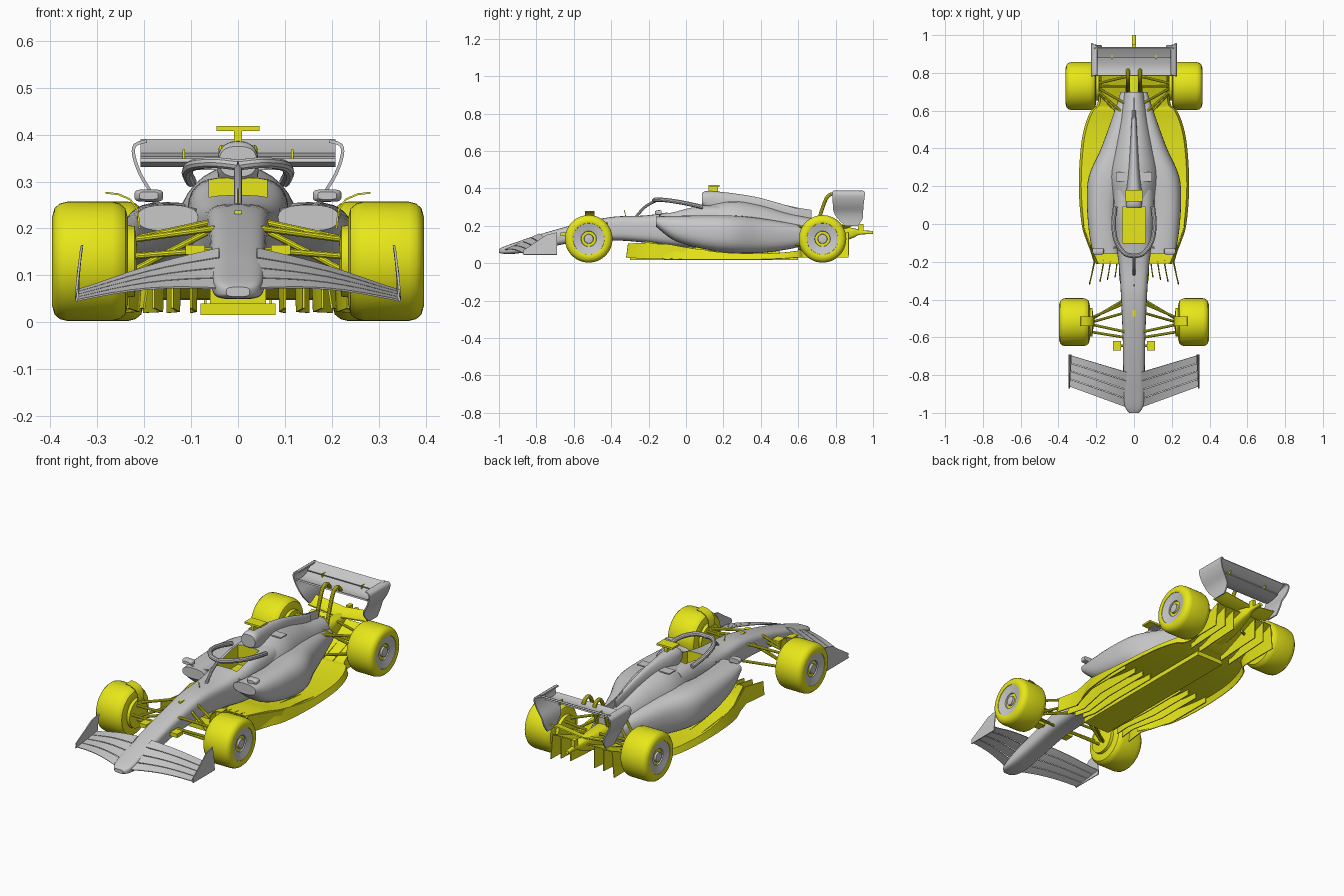
import bpy, bmesh, math
from mathutils import Vector

if "Cube" in bpy.data.objects:
    bpy.data.objects.remove(bpy.data.objects["Cube"])


def material(name, rgb):
    m = bpy.data.materials.new(name)
    m.use_nodes = True
    m.diffuse_color = (*rgb, 1)
    m.node_tree.nodes["Principled BSDF"].inputs["Base Color"].default_value = (*rgb, 1)
    return m


GREY = material("light grey", (0.58, 0.58, 0.59))
YELLOW = material("yellow", (0.8, 0.8, 0.01))
parts = []


def bake(o):
    """Apply modifiers or curve bevel and keep a clean mesh object."""
    name = o.name
    bpy.context.view_layer.update()
    dg = bpy.context.evaluated_depsgraph_get()
    mesh = bpy.data.meshes.new_from_object(o.evaluated_get(dg))
    bpy.data.objects.remove(o)
    bm = bmesh.new()
    bm.from_mesh(mesh)
    bmesh.ops.recalc_face_normals(bm, faces=bm.faces)
    bm.to_mesh(mesh)
    bm.free()
    new = bpy.data.objects.new(name, mesh)
    bpy.context.collection.objects.link(new)
    parts.append(new)
    return new


def make(name, verts, faces, mat, mirror=False, thick=0):
    mesh = bpy.data.meshes.new(name)
    mesh.from_pydata(verts, [], faces)
    mesh.materials.append(mat)
    o = bpy.data.objects.new(name, mesh)
    bpy.context.collection.objects.link(o)
    if thick:
        s = o.modifiers.new("thickness", "SOLIDIFY")
        s.thickness, s.offset = thick, 0
    if mirror:
        o.modifiers.new("mirror", "MIRROR").use_mirror_merge = False
    return bake(o)


def spline(pts, steps):
    """Catmull-Rom through tuples of any size."""
    pts = [Vector(p) for p in pts]
    out = []
    for i in range(len(pts) - 1):
        a, b, c, d = pts[max(i - 1, 0)], pts[i], pts[i + 1], pts[min(i + 2, len(pts) - 1)]
        for k in range(steps):
            t = k / steps
            out.append(b + (c - a) * (t / 2) + (a * 2 - b * 5 + c * 4 - d) * (t * t / 2)
                       + (b * 3 - a - c * 3 + d) * (t ** 3 / 2))
    return out + [pts[-1]]


def loft(name, stations, mat, power=2.5, mirror=False, sides=32, steps=5):
    """Skin rounded sections given as (y, centre x, half width, z low, z high)."""
    rings = spline(stations, steps)
    verts, faces = [], []
    for y, cx, hw, lo, hi in rings:
        for k in range(sides):
            a = 2 * math.pi * k / sides
            c, s = math.cos(a), math.sin(a)
            verts.append((cx + hw * math.copysign(abs(c) ** (2 / power), c), y,
                          (lo + hi) / 2 + (hi - lo) / 2 * math.copysign(abs(s) ** (2 / power), s)))
    for r in range(len(rings) - 1):
        for k in range(sides):
            n = (k + 1) % sides
            faces.append((r * sides + k, r * sides + n, (r + 1) * sides + n, (r + 1) * sides + k))
    faces += [tuple(range(sides)), tuple(range(len(verts) - sides, len(verts)))]
    return make(name, verts, faces, mat, mirror)


def sheet(name, rows, mat, thick=0.005, mirror=True):
    """Thin panel through rows of points."""
    w = len(rows[0])
    faces = [(r * w + k, r * w + k + 1, (r + 1) * w + k + 1, (r + 1) * w + k)
             for r in range(len(rows) - 1) for k in range(w - 1)]
    return make(name, [p for row in rows for p in row], faces, mat, mirror, thick)


def box(name, x, y, z, mat, mirror=False):
    verts = [(a, b, c) for a in x for b in y for c in z]
    faces = [(0, 1, 3, 2), (4, 5, 7, 6), (0, 1, 5, 4), (2, 3, 7, 6), (0, 2, 6, 4), (1, 3, 7, 5)]
    return make(name, verts, faces, mat, mirror)


def tube(name, pts, radius, mat, mirror=True, smooth=True):
    cu = bpy.data.curves.new(name, "CURVE")
    cu.dimensions, cu.bevel_depth, cu.bevel_resolution, cu.use_fill_caps = "3D", radius, 3, True
    path = spline(pts, 6) if smooth else pts
    sp = cu.splines.new("POLY")
    sp.points.add(len(path) - 1)
    for p, q in zip(sp.points, path):
        p.co = (*q, 1)
    cu.materials.append(mat)
    o = bpy.data.objects.new(name, cu)
    bpy.context.collection.objects.link(o)
    if mirror:
        o.modifiers.new("mirror", "MIRROR").use_mirror_merge = False
    return bake(o)


def lathe(name, profile, y, dx, mat, seg=48):
    """Spin (x, radius) around a wheel axle."""
    verts = [(x + dx, y + r * math.cos(2 * math.pi * k / seg), 0.13 + r * math.sin(2 * math.pi * k / seg))
             for x, r in profile for k in range(seg)]
    faces = [(i * seg + k, i * seg + (k + 1) % seg, (i + 1) * seg + (k + 1) % seg, (i + 1) * seg + k)
             for i in range(len(profile) - 1) for k in range(seg)]
    faces += [tuple(range(seg)), tuple(range(len(verts) - seg, len(verts)))]
    return make(name, verts, faces, mat, True)


# Nose and tub, with the cockpit cut out in yellow
tub = loft("nose_and_tub", [
    (-1.0, 0, .025, .055, .075), (-.97, 0, .047, .05, .09), (-.9, 0, .056, .052, .115),
    (-.78, 0, .057, .075, .155), (-.6, 0, .06, .11, .205), (-.4, 0, .068, .122, .247),
    (-.22, 0, .08, .11, .255), (-.08, 0, .1, .09, .275), (.05, 0, .108, .08, .305),
    (.18, 0, .11, .08, .31)], GREY, power=3.6)
cutter = box("cockpit_cutter", (-.062, .062), (-.1, .09), (.2, .4), YELLOW)
cutter.hide_render = True
parts.remove(tub)
parts.remove(cutter)
cut = tub.modifiers.new("cockpit", "BOOLEAN")
cut.operation, cut.object, cut.solver, cut.material_mode = "DIFFERENCE", cutter, "EXACT", "TRANSFER"
bake(tub)
bpy.data.objects.remove(cutter)

# Engine cover, airbox, fin and sidepods
loft("engine_cover", [(.1, 0, .11, .08, .312), (.25, 0, .13, .06, .335), (.4, 0, .105, .06, .31),
                      (.55, 0, .075, .08, .265), (.7, 0, .05, .11, .235)], GREY, power=2)
loft("airbox", [(.085, 0, .04, .31, .375), (.12, 0, .044, .28, .386), (.25, 0, .034, .2, .374),
                (.4, 0, .022, .2, .348), (.6, 0, .01, .2, .29)], GREY)
sheet("engine_fin", [[(0, y, .2), (0, y, z)] for y, z in
                     ((.3, .365), (.39, .348), (.47, .325), (.6, .296), (.67, .285))], GREY, mirror=False)
loft("sidepods", [(-.16, .15, .065, .195, .25), (-.06, .16, .076, .12, .253), (.1, .165, .084, .075, .255),
                  (.25, .14, .1, .055, .255), (.4, .09, .085, .055, .24), (.55, .06, .06, .075, .215),
                  (.7, .035, .035, .11, .185)], GREY, mirror=True)
box("cover_winglets", (.03, .095), (.225, .275), (.325, .331), GREY, True)

# Halo, mirrors, camera and probe
tube("halo_hoop", [(0, -.17, .335), (.05, -.155, .34), (.095, -.09, .335), (.108, 0, .32),
                   (.1, .09, .3)], .012, GREY)
tube("halo_pillar", [(0, -.27, .245), (0, -.22, .3), (0, -.16, .335)], .008, GREY, mirror=False)
loft("mirrors", [(-.165, .19, .02, .262, .278), (-.15, .19, .03, .257, .283),
                 (-.13, .19, .029, .258, .282)], GREY, power=4, mirror=True)
tube("mirror_stalks", [(.09, -.12, .24), (.15, -.14, .245), (.19, -.14, .265)], .004, GREY)
box("camera_stem", (-.008, .008), (.12, .17), (.375, .41), YELLOW)
box("camera_bar", (-.046, .046), (.12, .18), (.408, .418), YELLOW)
box("nose_pods", (.07, .112), (-.67, -.62), (.145, .165), YELLOW, True)
tube("nose_pod_stalks", [(.04, -.645, .155), (.08, -.645, .155)], .006, YELLOW, smooth=False)
tube("probe", [(0, -.32, .24), (0, -.33, .285)], .002, YELLOW, mirror=False, smooth=False)
box("nose_marker", (-.007, .007), (-.49, -.455), (.22, .238), YELLOW)

# Front wing: four swept elements that drop from the nose to the endplates
def wing_point(u, v):
    return (.04 + .302 * u, -.97 + .11 * u + v * (.19 - .02 * u),
            .047 + .025 * (1 - u) + v * (.022 + .065 * (1 - u) ** 1.3) + .012 * math.sin(math.pi * u))


for i in range(4):
    chord = [(i + .92 * k / 4) / 4 for k in range(5)]
    sheet(f"front_wing_element_{i + 1}", [[wing_point(u / 8, v) for v in chord] for u in range(9)], GREY, .004)
sheet("front_wing_endplates", [[(.345, y, .045), (.341, y, (hi + .045) / 2), (x, y, hi)] for y, x, hi in
                               ((-.87, .344, .07), (-.8, .339, .115), (-.75, .335, .15), (-.69, .332, .165))], GREY)

# Floor, edge skirts, plank, fences and diffuser
floor = spline([(-.21, .2, .105, .03), (-.1, .245, .1, .025), (0, .275, .083, .02), (.2, .29, .055, .02),
                (.4, .28, .05, .02), (.52, .258, .055, .025), (.6, .225, .065, .03), (.65, .188, .075, .03),
                (.87, .186, .165, .03)], 4)
sheet("floor", [[(0, y, top), (w * .6, y, top), (w - .012, y, top), (w, y, low)] for y, w, top, low in floor], YELLOW)
box("plank", (-.08, .08), (-.3, .6), (.016, .04), YELLOW)
box("keel", (-.06, .06), (-.22, .5), (.03, .12), YELLOW)
for i, (x0, x1) in enumerate(((.1, .1), (.14, .15), (.18, .2), (.235, .265))):
    sheet(f"floor_fence_{i + 1}", [[(x0, -.32 + .012 * (3 - i), .03), (x0, -.31 + .012 * (3 - i), .105)],
                                   [(x0 * .9, -.2, .022), (x0 * .88, -.2, .11)],
                                   [(x1, -.02, .02), (x1, -.02, .085)],
                                   [(x1, .25, .02), (x1, .25, .055)]], YELLOW)
for i, x in enumerate((.07, .125)):
    sheet(f"diffuser_strake_{i + 1}", [[(x, .6, .035), (x, .6, .065)], [(x, .87, .05), (x, .87, .16)]], YELLOW)

# Gearbox, crash structure and rear light
loft("gearbox", [(.6, 0, .05, .07, .2), (.75, 0, .042, .09, .2), (.88, 0, .025, .13, .19),
                 (.93, 0, .012, .152, .178), (1.0, 0, .011, .155, .172)], YELLOW, power=3)
box("rear_light", (-.01, .01), (.92, .95), (.165, .21), YELLOW)

# Rear wing with curled endplates, beam wing and swan-neck mounts
for name, profile in (("rear_wing_main", [(.785, .345), (.81, .335), (.85, .338), (.885, .35)]),
                      ("rear_wing_flap", [(.88, .357), (.905, .368), (.935, .387)])):
    sheet(name, [[(x, y, z) for y, z in profile] for x in (-.208, 0, .208)], GREY, .008, mirror=False)
ends = spline([(.195, .79, .94, .386), (.219, .783, .956, .378), (.222, .782, .955, .355),
               (.208, .785, .95, .315), (.185, .79, .947, .275), (.175, .81, .945, .24), (.172, .85, .92, .2)], 3)
sheet("rear_wing_endplates", [[(x, a + (b - a) * k / 3, z) for k in range(4)] for x, a, b, z in ends], GREY, .007)
sheet("beam_wing", [[(x, .83, z), (x, .86, z + .002), (x, .9, z + .025)]
                    for x, z in ((-.17, .205), (0, .185), (.17, .205))], YELLOW, .006, mirror=False)
tube("swan_necks", [(.032, .7, .2), (.032, .725, .28), (.032, .75, .345), (.032, .775, .368),
                    (.032, .8, .362), (.032, .815, .34)], .01, YELLOW)
box("flap_brackets", (.113, .118), (.87, .9), (.345, .368), YELLOW, True)

# Wheels
tyre = [(.238, .05), (.234, .09), (.24, .113), (.252, .123), (.268, .127), (.364, .127),
        (.38, .123), (.391, .113), (.396, .095), (.393, .084), (.375, .08)]
rim = [(.37, .084), (.391, .084), (.389, .076), (.381, .042), (.368, .038), (.368, .027), (.385, .024), (.387, .012)]
for end, y, dx in (("front", -.52, 0), ("rear", .73, -.034)):
    lathe(f"{end}_tyres", tyre, y, dx, YELLOW)
    lathe(f"{end}_rims", rim, y, dx, GREY)
    lathe(f"{end}_brake_drums", [(.215, .03), (.22, .075), (.26, .08)], y, dx, YELLOW)
sheet("wheel_winglets", [[(x, -.54, z), (x, -.49, z)] for x, z in
                         ((.21, .2), (.214, .24), (.23, .262), (.255, .273), (.282, .276))], YELLOW, .004)

# Suspension arms: body end, then wheel end
arms = {
    "front": [((.05, -.42, .215), (.235, -.5, .175)), ((.05, -.57, .2), (.235, -.53, .175)),
              ((.05, -.4, .13), (.235, -.51, .1)), ((.05, -.57, .13), (.235, -.53, .1)),
              ((.05, -.47, .2), (.225, -.52, .11)), ((.05, -.6, .155), (.235, -.57, .14))],
    "rear": [((.05, .58, .2), (.21, .72, .18)), ((.04, .78, .19), (.21, .74, .18)),
             ((.07, .57, .1), (.21, .72, .09)), ((.04, .8, .11), (.21, .74, .09)),
             ((.05, .64, .2), (.21, .73, .1)), ((.03, .73, .15), (.22, .73, .13))]}
for end, pairs in arms.items():
    for i, pair in enumerate(pairs):
        tube(f"{end}_suspension_arm_{i + 1}", pair, .007, YELLOW, smooth=False)

# Smooth shading with crisp edges
bpy.ops.object.select_all(action="DESELECT")
for o in parts:
    o.select_set(True)
bpy.context.view_layer.objects.active = parts[0]
bpy.ops.object.shade_smooth_by_angle(angle=math.radians(35))
